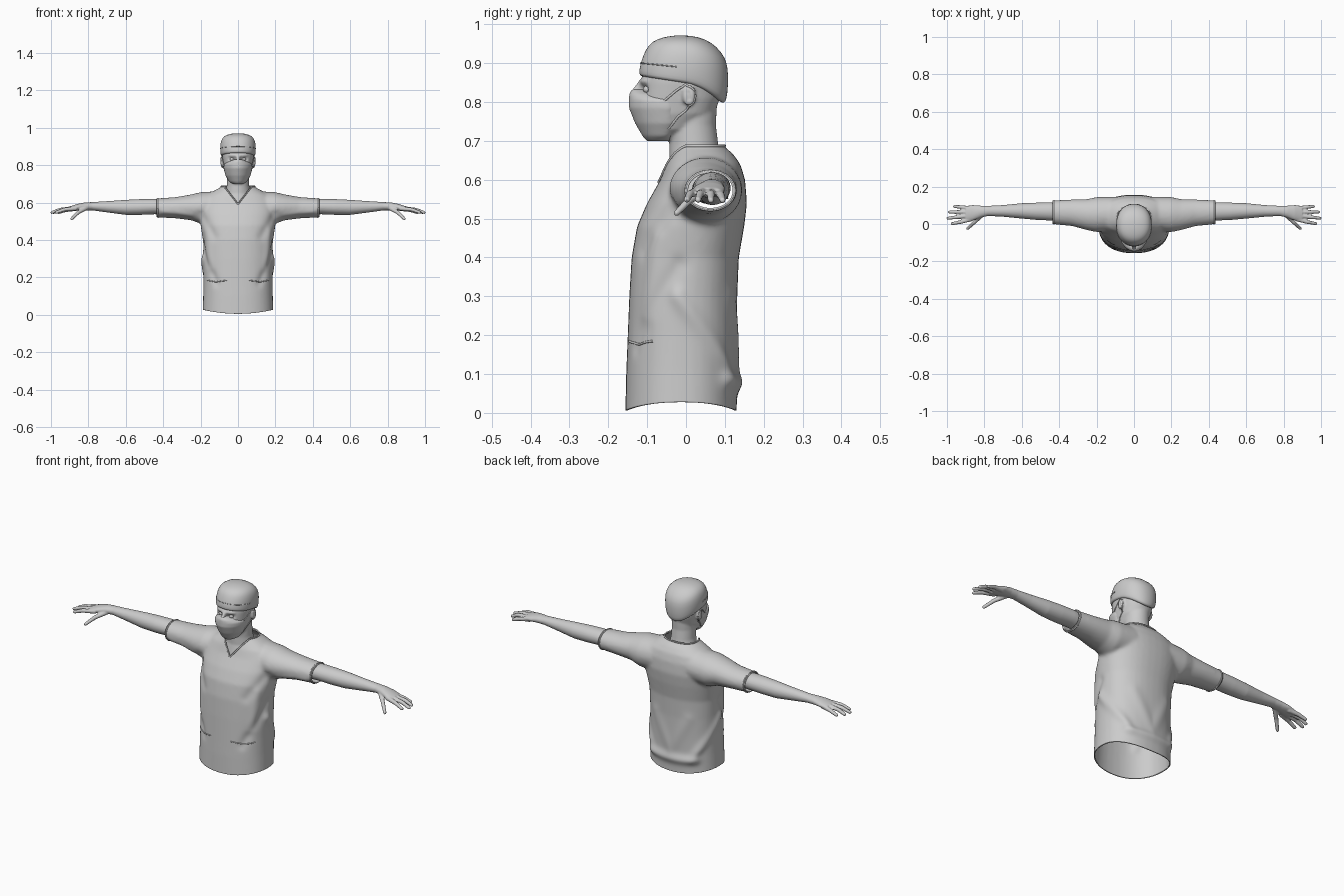
import bpy, bmesh, math
from mathutils import Vector, Matrix
from mathutils.bvhtree import BVHTree

cube = bpy.data.objects.get("Cube")
if cube:
    bpy.data.objects.remove(cube, do_unlink=True)

GREY = (0.6, 0.6, 0.6, 1)
mat = bpy.data.materials.new("plain_grey")
mat.use_nodes = True
mat.diffuse_color = GREY
for node in mat.node_tree.nodes:
    if node.type == 'BSDF_PRINCIPLED':
        node.inputs["Base Color"].default_value = GREY


# ---------- helpers ----------
def oval(rx, front, back, mid=None, n=2.0, segs=40):
    """Flat superellipse outline with separate front and back depths."""
    mid = (front + back) / 2 if mid is None else mid
    pts = []
    for i in range(segs):
        a = 2 * math.pi * i / segs
        c, s = math.cos(a), math.sin(a)
        depth = back - mid if s > 0 else mid - front
        pts.append((rx * math.copysign(abs(c) ** (2 / n), c),
                    mid + depth * math.copysign(abs(s) ** (2 / n), s)))
    return pts


def ring_z(z, rx, front, back, mid=None, n=2.0):
    return [Vector((x, y, z)) for x, y in oval(rx, front, back, mid, n)]


def ring_x(side, x, cy, cz, ry, rz):
    return [Vector((side * x, cy + u, cz + v)) for u, v in oval(ry, -rz, rz)]


def loft(bm, rings):
    rows = [[bm.verts.new(p) for p in ring] for ring in rings]
    faces = [bm.faces.new(rows[0]), bm.faces.new(rows[-1])]
    for a, b in zip(rows, rows[1:]):
        for i in range(len(a)):
            j = (i + 1) % len(a)
            faces.append(bm.faces.new((a[i], a[j], b[j], b[i])))
    bmesh.ops.recalc_face_normals(bm, faces=faces)


def ball(bm, pos, size):
    m = Matrix.Translation(pos) @ Matrix.Diagonal((*size, 1))
    bmesh.ops.create_icosphere(bm, subdivisions=2, radius=1, matrix=m)


def digit(bm, points, r0, r1):
    """Tapered finger made of overlapping balls along a path."""
    pts = [Vector(p) for p in points]
    steps = 12
    total = steps * (len(pts) - 1)
    for k in range(total + 1):
        i = min(k // steps, len(pts) - 2)
        r = r0 + (r1 - r0) * k / total
        ball(bm, pts[i].lerp(pts[i + 1], k / steps - i), (r, r, r))


def make(name, bm, voxel=0, relax=0):
    mesh = bpy.data.meshes.new(name)
    bm.to_mesh(mesh)
    bm.free()
    ob = bpy.data.objects.new(name, mesh)
    bpy.context.collection.objects.link(ob)
    if voxel:
        mod = ob.modifiers.new("fuse", 'REMESH')
        mod.mode, mod.voxel_size = 'VOXEL', voxel
        mod = ob.modifiers.new("relax", 'SMOOTH')
        mod.factor, mod.iterations = 0.5, relax
        dg = bpy.context.evaluated_depsgraph_get()
        ob.data = bpy.data.meshes.new_from_object(ob.evaluated_get(dg))
        ob.modifiers.clear()
    ob.data.materials.clear()
    ob.data.materials.append(mat)
    ob.data.shade_smooth()
    return ob


def crease(ob, strokes):
    """Raise or sink the surface along mirrored strokes (start, end, width, height)."""
    cos = [v.co.copy() for v in ob.data.vertices]
    nos = [v.normal.copy() for v in ob.data.vertices]
    for a, b, w, h in strokes:
        a, b = Vector(a), Vector(b)
        d = b - a
        for i, v in enumerate(ob.data.vertices):
            p = Vector((abs(cos[i].x), cos[i].y, cos[i].z))
            t = max(0, min(1, (p - a).dot(d) / max(d.length_squared, 1e-9)))
            q = (p - a - d * t).length / w
            if q < 2.5:
                cos[i] += nos[i] * h * math.exp(-q * q)
    for v, c in zip(ob.data.vertices, cos):
        v.co = c


def trim(name, points, radius, target, closed=False):
    """Thin cord laid on a surface."""
    tree = BVHTree.FromPolygons([v.co for v in target.data.vertices],
                                [p.vertices[:] for p in target.data.polygons])
    pts = [Vector(p) for p in points]
    dense = [a.lerp(b, k / 8) for a, b in zip(pts, pts[1:]) for k in range(8)] + [pts[-1]]
    cu = bpy.data.curves.new(name, 'CURVE')
    cu.dimensions, cu.bevel_depth, cu.bevel_resolution = '3D', radius, 2
    sp = cu.splines.new('POLY')
    sp.points.add(len(dense) - 1)
    sp.use_cyclic_u = closed
    for sp_pt, p in zip(sp.points, dense):
        sp_pt.co = (*tree.find_nearest(p)[0], 1)
    cu.materials.append(mat)
    bpy.context.collection.objects.link(bpy.data.objects.new(name, cu))


# ---------- shirt: torso and sleeves fused, then opened at hem, cuffs and neck ----------
bm = bmesh.new()
TORSO = [(-.04, .19, -.157, .13), (.1, .186, -.154, .132), (.2, .185, -.15, .132),
         (.3, .186, -.146, .132), (.4, .188, -.14, .136), (.48, .2, -.126, .15),
         (.54, .205, -.1, .157), (.6, .2, -.066, .152), (.64, .17, -.05, .14),
         (.668, .12, -.035, .12), (.685, .088, -.025, .098), (.71, .078, -.02, .09)]
loft(bm, [ring_z(*s, n=2.3) for s in TORSO])
SLEEVE = [(.1, .055, .577, .09, .085), (.2, .05, .572, .094, .084), (.25, .05, .575, .083, .069),
          (.33, .06, .573, .071, .057), (.44, .063, .572, .063, .05), (.47, .063, .572, .062, .05)]
for side in (1, -1):
    loft(bm, [ring_x(side, *s) for s in SLEEVE])
shirt = make("shirt", bm, 0.008, 8)
crease(shirt, [((.19, -.02, .38), (.12, -.14, .17), .022, -.007),
               ((.17, -.08, .45), (.15, -.1, .25), .025, .006),
               ((.12, .13, .08), (.19, -.02, .3), .022, .01),
               ((.1, .13, .3), (0, .14, .12), .03, .005),
               ((0, .13, .075), (.13, .11, .075), .025, .013),
               ((.2, -.03, .54), (.13, -.12, .42), .025, -.006),
               ((.25, -.01, .54), (.4, 0, .55), .015, .004)])
bm = bmesh.new()
bm.from_mesh(shirt.data)
for co, no in (((0, 0, 0), (0, 0, -1)), ((0, 0, .687), (0, 0, 1)),
               ((.435, 0, 0), (1, 0, 0)), ((-.435, 0, 0), (-1, 0, 0))):
    bmesh.ops.bisect_plane(bm, geom=bm.verts[:] + bm.edges[:] + bm.faces[:],
                           plane_co=co, plane_no=no, clear_outer=True)
# V-shaped neckline
TIP, RISE = 0.595, 1.25
for side in (1, -1):
    near = [f for f in bm.faces if f.calc_center_median().z > .57
            and abs(f.calc_center_median().x) < .12 and f.calc_center_median().y < .04]
    geom = near + list({e for f in near for e in f.edges}) + list({v for f in near for v in f.verts})
    bmesh.ops.bisect_plane(bm, geom=geom, plane_co=(0, 0, TIP), plane_no=(-side * RISE, 0, 1))
gone = [f for f in bm.faces if f.calc_center_median().y < .03
        and f.calc_center_median().z > TIP + RISE * abs(f.calc_center_median().x)]
bmesh.ops.delete(bm, geom=gone, context='FACES')
# hem rises at the sides
for v in bm.verts:
    v.co.z += (.006 + .022 * min(1, abs(v.co.x) / .19) ** 2) * max(0, 1 - v.co.z / .15)
bm.to_mesh(shirt.data)
bm.free()
shirt.data.shade_smooth()
wall = shirt.modifiers.new("cloth", 'SOLIDIFY')
wall.thickness, wall.offset = 0.005, -1

for side, label in ((1, "left"), (-1, "right")):
    trim(label + "_collar", [(0, -.075, TIP), (side * .04, -.05, .645), (side * .072, -.015, .685),
                             (side * .085, .04, .69), (side * .05, .09, .69), (0, .1, .69)], .004, shirt)
    trim(label + "_pocket_edge", [(side * .06, -.16, .185), (side * .12, -.14, .178),
                                  (side * .17, -.09, .185)], .003, shirt)
    trim(label + "_cuff", ring_x(side, .428, .063, .572, .064, .051), .0035, shirt, True)

# ---------- arms and hands ----------
ARM = [(.3, .06, .575, .045, .038), (.45, .067, .579, .048, .041), (.52, .068, .577, .046, .042),
       (.6, .07, .575, .041, .04), (.7, .07, .578, .031, .03), (.78, .07, .581, .027, .022),
       (.82, .066, .58, .032, .021), (.86, .06, .575, .041, .018), (.9, .055, .567, .042, .013)]
FINGERS = [((.87, .026, .569), (.93, .01, .563), (.972, .002, .548)),
           ((.88, .045, .57), (.95, .036, .563), (.995, .031, .548)),
           ((.88, .064, .569), (.95, .064, .562), (.987, .064, .547)),
           ((.87, .083, .567), (.92, .09, .56), (.96, .094, .547)),
           ((.81, .05, .573), (.855, .008, .547), (.889, -.024, .514))]
for side, label in ((1, "left"), (-1, "right")):
    bm = bmesh.new()
    loft(bm, [ring_x(side, *s) for s in ARM])
    for path in FINGERS:
        digit(bm, [(side * x, y, z) for x, y, z in path], .0125, .0085)
    make(label + "_arm_and_hand", bm, 0.004, 3)

# ---------- head, neck, ears and nose ----------
bm = bmesh.new()
loft(bm, [ring_z(*s) for s in [(.55, .1, -.06, .11), (.6, .09, -.055, .105), (.65, .068, -.043, .09),
                               (.69, .06, -.043, .083), (.74, .058, -.045, .077), (.8, .058, -.045, .08)]])
loft(bm, [ring_z(*s, n=2.2) for s in [(.703, .03, -.1, -.03), (.73, .056, -.116, .03),
                                      (.77, .072, -.122, .072), (.81, .079, -.12, .088),
                                      (.85, .084, -.116, .095), (.9, .084, -.105, .098),
                                      (.94, .06, -.07, .07)]])
for side in (1, -1):
    ball(bm, (side * .086, .008, .816), (.011, .018, .028))
digit(bm, [(0, -.113, .85), (0, -.136, .815)], .01, .012)
head = make("head", bm, 0.005, 4)
crease(head, [((.022, -.118, .832), (.042, -.108, .832), .011, -.011),
              ((.016, -.118, .853), (.05, -.105, .853), .008, .005),
              ((.096, .005, .824), (.096, .008, .808), .008, -.005)])
for side, label in ((1, "left"), (-1, "right")):
    bm = bmesh.new()
    ball(bm, (side * .031, -.099, .832), (.012, .012, .010))
    make(label + "_eye", bm)

# ---------- face mask and ear straps ----------
bm = bmesh.new()
MASK = [(.699, .028, -.1, -.03, -.06), (.712, .048, -.112, -.03, -.055), (.745, .067, -.131, 0, -.05),
        (.785, .077, -.147, 0, -.05), (.806, .076, -.147, 0, -.055), (.82, .05, -.146, -.05, -.09),
        (.832, .018, -.14, -.09, -.115)]
loft(bm, [ring_z(*s, n=1.9) for s in MASK])
make("face_mask", bm, 0.005, 3)
for side, label in ((1, "left"), (-1, "right")):
    trim(label + "_upper_strap", [(side * .074, -.06, .8), (side * .085, -.03, .825),
                                  (side * .09, -.002, .846), (side * .09, .025, .83)], .003, head)
    trim(label + "_lower_strap", [(side * .062, -.045, .728), (side * .075, -.02, .76),
                                  (side * .085, .012, .785), (side * .09, .03, .82)], .003, head)

# ---------- cap, dipping towards the nape ----------
bm = bmesh.new()
CAP = [(.848, .084, -.112, .084, 1), (.85, .091, -.12, .093, 1), (.862, .094, -.121, .104, 1),
       (.888, .096, -.117, .109, .7), (.918, .094, -.109, .109, .3), (.944, .086, -.096, .092, .3),
       (.961, .066, -.073, .064, .2), (.969, .036, -.042, .03, .1), (.971, .01, -.02, 0, .1)]
rings = []
for z, rx, front, back, tilt in CAP:
    ring = ring_z(z, rx, front, back, n=2.15)
    for p in ring:
        p.z -= tilt * (.15 * p.y + 4.5 * max(0, p.y) ** 2)
    rings.append(ring)
loft(bm, rings)
cap = make("cap", bm)
cap.modifiers.new("soft", 'SUBSURF').levels = 1
trim("cap_band_seam", [(r.x, r.y, r.z) for r in rings[3][20:]], .0015, cap)
